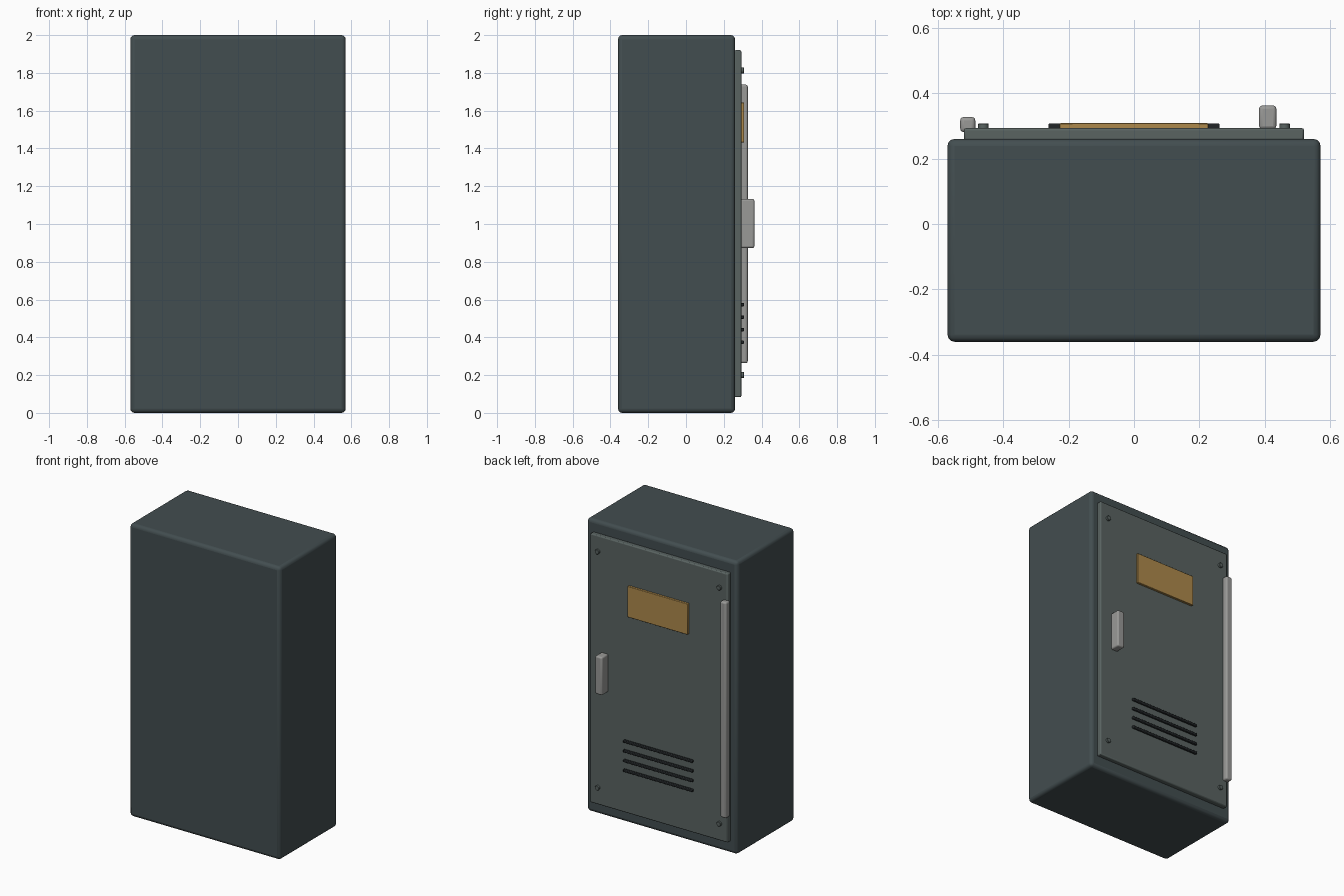
import bpy, math

if "Cube" in bpy.data.objects:
    bpy.data.objects.remove(bpy.data.objects["Cube"])


def paint(name, rgb):
    m = bpy.data.materials.new(name)
    m.diffuse_color = (*rgb, 1)
    m.use_nodes = True
    m.node_tree.nodes["Principled BSDF"].inputs["Base Color"].default_value = m.diffuse_color
    return m


SHELL = paint("dark_shell", (0.055, 0.075, 0.08))
DOOR = paint("door_green_grey", (0.10, 0.125, 0.12))
METAL = paint("bare_metal", (0.32, 0.32, 0.31))
DARK = paint("black_slots", (0.015, 0.018, 0.02))
BRASS = paint("ochre_plate", (0.42, 0.25, 0.07))


def finish(ob, name, mat, bevel, segments):
    ob.name = name
    ob.data.materials.append(mat)
    if bevel:
        mod = ob.modifiers.new("rounded_edges", "BEVEL")
        mod.width, mod.segments = bevel, segments
    bpy.ops.object.shade_smooth_by_angle(angle=math.radians(35))
    return ob


def box(name, x, y, z, mat, bevel=0.0, segments=3):
    """Box from (min, max) ranges on each axis."""
    bpy.ops.mesh.primitive_cube_add(size=1, location=[sum(r) / 2 for r in (x, y, z)])
    ob = bpy.context.object
    ob.scale = [r[1] - r[0] for r in (x, y, z)]
    bpy.ops.object.transform_apply(location=False, rotation=False, scale=True)
    return finish(ob, name, mat, bevel, segments)


# Cabinet shell and its door on the +y side
box("cabinet_body", (-0.57, 0.57), (-0.36, 0.26), (0, 2), SHELL, 0.022)
box("door", (-0.52, 0.52), (0.255, 0.293), (0.083, 1.92), DOOR, 0.007, 2)

# Door furniture
box("handle", (0.382, 0.435), (0.29, 0.362), (0.873, 1.133), METAL, 0.01)
box("hinge_strip", (-0.531, -0.485), (0.281, 0.327), (0.263, 1.738), METAL, 0.011)
box("label_plate", (-0.227, 0.227), (0.288, 0.308), (1.432, 1.643), BRASS, 0.003, 2)

# Ventilation slots
for i in range(4):
    z = 0.374 + 0.0665 * i
    box(f"vent_slot_{i + 1}", (-0.262, 0.262), (0.29, 0.307),
        (z - 0.009, z + 0.009), DARK, 0.004, 2)

# Corner screws
for x in (-0.46, 0.46):
    for z in (0.2, 1.813):
        bpy.ops.mesh.primitive_cylinder_add(
            vertices=16, radius=0.016, depth=0.017,
            location=(x, 0.2985, z), rotation=(math.pi / 2, 0, 0))
        finish(bpy.context.object, "corner_screw", DOOR, 0.002, 1)
